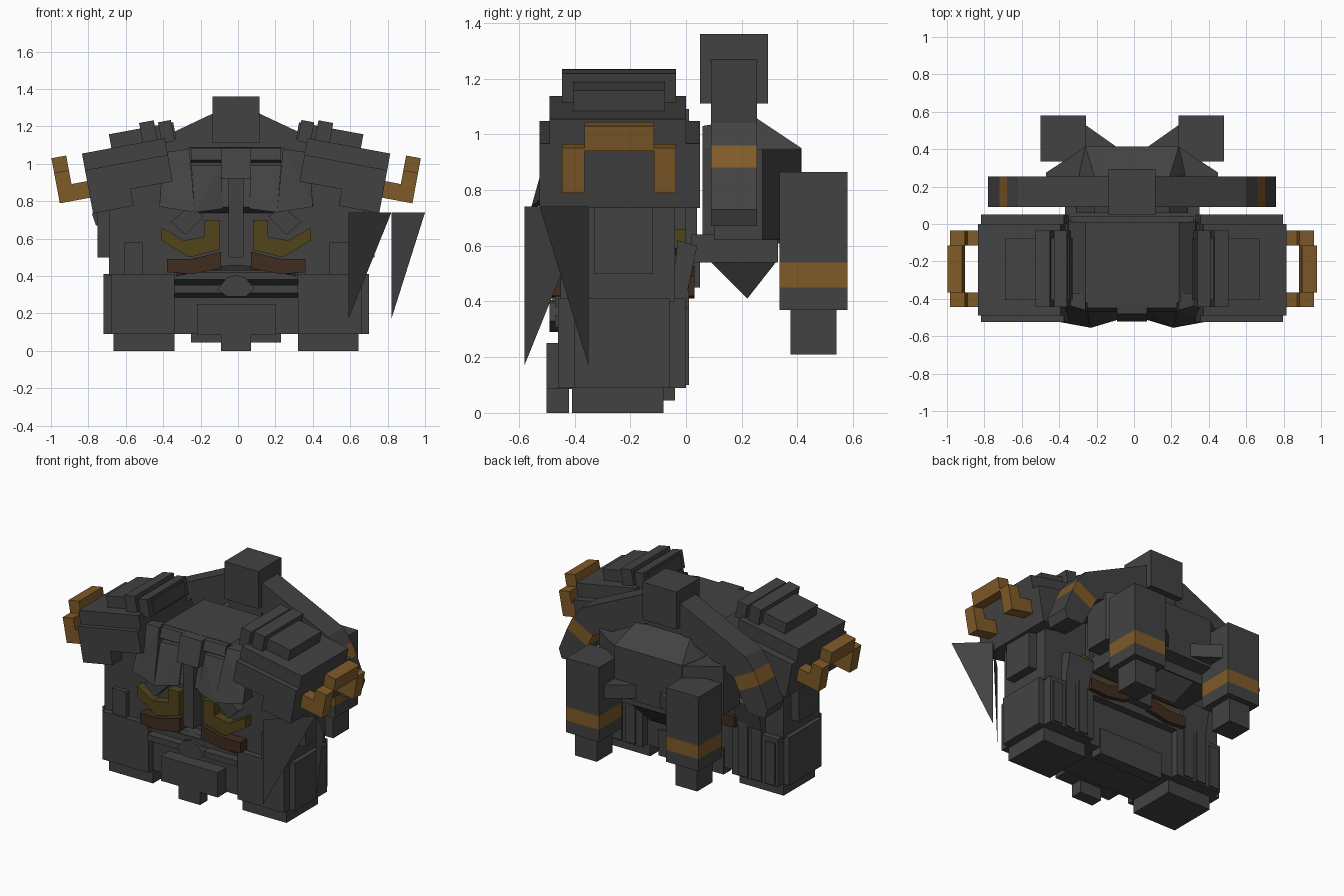
import bpy, bmesh
from math import cos, sin, radians

cube = bpy.data.objects.get("Cube")
if cube:
    bpy.data.objects.remove(cube)

MID = -0.01  # symmetry plane of the armour


def material(name, rgb):
    m = bpy.data.materials.new(name)
    m.use_nodes = True
    m.diffuse_color = (*rgb, 1)
    bsdf = m.node_tree.nodes["Principled BSDF"]
    bsdf.inputs["Base Color"].default_value = (*rgb, 1)
    bsdf.inputs["Roughness"].default_value = 0.8
    return m


GREY = material("dark grey", (0.055, 0.055, 0.055))
GOLD = material("bronze gold", (0.215, 0.104, 0.022))
OLIVE = material("dull olive gold", (0.085, 0.058, 0.011))
BROWN = material("dark brown", (0.052, 0.025, 0.014))


def finish(name, bm, mat):
    bmesh.ops.recalc_face_normals(bm, faces=bm.faces)
    me = bpy.data.meshes.new(name)
    bm.to_mesh(me)
    bm.free()
    me.materials.append(mat)
    ob = bpy.data.objects.new(name, me)
    bpy.context.collection.objects.link(ob)
    return ob


def sides(name, pair):
    return [("left_" + name, 1), ("right_" + name, -1)] if pair else [(name, 1)]


def prism(name, outline, lo, hi, mat=GREY, axis="y", pair=False):
    """Extrude an outline along an axis: xz along y, yz along x, xy along z."""
    put = {"y": lambda p, t: (p[0], t, p[1]),
           "x": lambda p, t: (t, p[0], p[1]),
           "z": lambda p, t: (p[0], p[1], t)}[axis]
    for label, s in sides(name, pair):
        bm = bmesh.new()
        rings = []
        for t in (lo, hi):
            pts = [put(p, t) for p in outline]
            rings.append([bm.verts.new((MID + s * x, y, z)) for x, y, z in pts])
        n = len(outline)
        for r in rings:
            bm.faces.new(r)
        for i in range(n):
            j = (i + 1) % n
            bm.faces.new((rings[0][i], rings[0][j], rings[1][j], rings[1][i]))
        finish(label, bm, mat)


def box(name, x, y, z, mat=GREY, pair=False):
    prism(name, [(x[0], z[0]), (x[1], z[0]), (x[1], z[1]), (x[0], z[1])],
          y[0], y[1], mat, "y", pair)


def hull(name, points, mat=GREY, pair=False):
    for label, s in sides(name, pair):
        bm = bmesh.new()
        vs = [bm.verts.new((MID + s * x, y, z)) for x, y, z in points]
        res = bmesh.ops.convex_hull(bm, input=vs)
        loose = [v for v in res["geom_interior"] if isinstance(v, bmesh.types.BMVert)]
        bmesh.ops.delete(bm, geom=loose, context="VERTS")
        finish(label, bm, mat)


TILT = radians(10.5)


def pad(name, u, v, y, mat=GREY):
    """Box in the tilted frame of a shoulder: u outward, v up."""
    out = [(0.765 + a * cos(TILT) + b * sin(TILT), 0.735 - a * sin(TILT) + b * cos(TILT))
           for a, b in ((u[0], v[0]), (u[1], v[0]), (u[1], v[1]), (u[0], v[1]))]
    prism(name, out, y[0], y[1], mat, "y", True)


# Base and lower body
box("foot", (0.33, 0.655), (-0.41, -0.08), (0, 0.09), pair=True)
box("lower_body_block", (0.33, 0.67), (-0.46, 0), (0.09, 0.41), pair=True)
box("lower_side_panel", (0.6, 0.71), (-0.4, -0.06), (0.09, 0.41), pair=True)
box("lower_core", (-0.34, 0.34), (-0.41, -0.05), (0.09, 0.42))
box("pelvis_front", (-0.21, 0.21), (-0.5, -0.4), (0.085, 0.25))
box("pelvis_tip", (-0.08, 0.08), (-0.5, -0.42), (0, 0.09))
box("pelvis_back", (-0.24, 0.24), (-0.12, -0.04), (0.045, 0.22))

# Overhanging abdomen bars with a sloped underside
for i, top in enumerate((0.42, 0.35)):
    prism(f"abdomen_bar_{i}", [(-0.4, top), (-0.47, top), (-0.47, top - 0.04), (-0.4, top - 0.07)],
          -0.33, 0.33, axis="x")
prism("belly_plate", [(-0.1, 0.33), (-0.05, 0.39), (0, 0.405), (0.05, 0.39), (0.1, 0.33),
                      (0.05, 0.29), (-0.05, 0.29)], -0.49, -0.4)
prism("belly_ridge", [(-0.32, 0.4), (0, 0.46), (0.32, 0.4), (0.32, 0.43), (-0.32, 0.43)],
      -0.48, -0.4)

# Torso
box("flank", (0.3, 0.68), (-0.42, -0.04), (0.4, 0.85), pair=True)
box("flank_top", (0.3, 0.6), (-0.42, -0.04), (0.84, 0.95), pair=True)
box("flank_plate", (0.62, 0.74), (-0.33, -0.12), (0.5, 0.78), pair=True)
box("flank_front_plate", (0.5, 0.6), (-0.45, -0.41), (0.41, 0.58), pair=True)
box("torso_core", (-0.36, 0.36), (-0.42, 0), (0.4, 1.0))
prism("torso_top", [(-0.36, 0.95), (0.36, 0.95), (0.34, 1.02), (0.25, 1.09),
                    (-0.25, 1.09), (-0.34, 1.02)], -0.42, 0.01)
box("torso_back_plate", (-0.33, 0.33), (-0.02, 0.04), (0.55, 1.02))

# Chest armour
prism("chest_face", [(-0.4, 0.99), (-0.44, 0.99), (-0.5, 0.77), (-0.4, 0.73)],
      -0.25, 0.25, axis="x")
prism("chest_brow", [(-0.38, 1.09), (-0.45, 1.085), (-0.47, 1.02), (-0.4, 1.0)],
      -0.24, 0.24, axis="x")
hull("chest_outer_plate", [(0.39, -0.42, 1.06), (0.25, -0.46, 1.08), (0.22, -0.555, 0.74),
                           (0.41, -0.52, 0.77), (0.39, -0.37, 1.06), (0.25, -0.37, 1.08),
                           (0.22, -0.42, 0.75), (0.41, -0.42, 0.78)], pair=True)
hull("chest_inner_plate", [(0.24, -0.46, 0.99), (0.08, -0.45, 0.99), (0.07, -0.51, 0.76),
                           (0.22, -0.555, 0.74), (0.24, -0.4, 0.99), (0.08, -0.4, 0.99),
                           (0.07, -0.4, 0.78), (0.22, -0.4, 0.78)], pair=True)
hull("chest_clasp", [(x, y, z) for x in (-0.08, 0.08)
                     for y, z in ((-0.4, 1.09), (-0.48, 1.085), (-0.52, 0.92), (-0.42, 0.92))])
box("breast_column", (-0.04, 0.04), (-0.51, -0.4), (0.5, 0.94))
prism("chest_strut", [(0.25, 0.77), (0.17, 0.72), (0.27, 0.62), (0.35, 0.69)],
      -0.48, -0.4, pair=True)

# Coloured trim running through the torso
prism("olive_hook", [(0.09, 0.7), (0.17, 0.7), (0.17, 0.61), (0.28, 0.59), (0.4, 0.66),
                     (0.4, 0.59), (0.25, 0.5), (0.09, 0.54)], -0.48, 0.0, OLIVE, pair=True)
prism("brown_trim", [(0.08, 0.53), (0.24, 0.49), (0.37, 0.49), (0.37, 0.42),
                     (0.24, 0.41), (0.08, 0.44)], -0.49, 0.03, BROWN, pair=True)

# Tilted shoulders, with ridges wrapped over the top layer
pad("shoulder_skirt", (-0.22, 0), (0, 0.1), (-0.525, 0.05))
pad("shoulder_wrap", (-0.45, 0), (0.09, 0.235), (-0.525, 0.05))
pad("shoulder_block", (-0.45, 0), (0.2, 0.325), (-0.49, 0))
pad("shoulder_layer", (-0.51, -0.16), (0.31, 0.4), (-0.405, -0.075))
pad("shoulder_outer_ridge", (-0.41, -0.33), (0.3, 0.43), (-0.445, -0.035))
pad("shoulder_inner_ridge", (-0.5, -0.43), (0.3, 0.415), (-0.445, -0.035))

# Gold shoulder handles
for i, y in enumerate(((-0.445, -0.365), (-0.115, -0.035))):
    pad(f"handle_arm_{i}", (-0.02, 0.165), (0.085, 0.175), y, GOLD)
    pad(f"handle_post_{i}", (0.085, 0.165), (0.165, 0.25), y, GOLD)
pad("handle_bar", (0.085, 0.165), (0.24, 0.33), (-0.365, -0.115), GOLD)

# Rear torso slats
for i, x in enumerate((0.38, 0.48, 0.58)):
    box(f"rear_slat_{i}", (x, x + 0.07), (-0.06, 0.01), (0.1, 0.5 - 0.06 * i), pair=True)
prism("rear_flap", [(-0.05, 0.42), (0.0, 0.41), (0.04, 0.6), (-0.03, 0.62)],
      0.36, 0.55, axis="x", pair=True)
box("rear_waist", (-0.09, 0.09), (-0.06, 0.05), (0.45, 0.6))

# Backpack
hull("backpack_body", [(s * x, y, z) for s in (-1, 1) for x, y, z in (
    (0.3, 0.06, 0.6), (0.3, 0.28, 0.6), (0.25, 0.415, 0.62), (0.3, 0.06, 0.95),
    (0.28, 0.28, 0.95), (0.25, 0.415, 0.95), (0.2, 0.25, 1.06), (0.2, 0.06, 1.03))])
prism("backpack_wing", [(0.25, 0.1), (0.46, 0.1), (0.46, 0.275), (0.25, 0.412)],
      0.62, 0.945, axis="z", pair=True)
box("backpack_base", (-0.36, 0.36), (0.02, 0.33), (0.54, 0.64))
hull("backpack_keel", [(s * x, y, z) for s in (-1, 1) for x, y, z in (
    (0.2, 0.08, 0.55), (0.2, 0.33, 0.55), (0.12, 0.22, 0.41))])
box("backpack_head", (-0.125, 0.125), (0.05, 0.295), (1.11, 1.36))
box("backpack_neck", (-0.12, 0.12), (0.09, 0.25), (0.95, 1.12))

# Bent rear arms with a gold band
prism("rear_arm", [(0.1, 1.28), (0.61, 1.04), (0.67, 0.96), (0.52, 0.88), (0.1, 1.08)],
      0.09, 0.255, pair=True)
prism("rear_arm_band", [(0.67, 0.96), (0.71, 0.88), (0.56, 0.8), (0.52, 0.88)],
      0.09, 0.255, GOLD, pair=True)
prism("rear_arm_tip", [(0.71, 0.88), (0.77, 0.73), (0.75, 0.67), (0.63, 0.67), (0.56, 0.8)],
      0.09, 0.255, pair=True)

# Thrusters
for name, z, mat in (("thruster_top", (0.54, 0.865), GREY), ("thruster_band", (0.45, 0.54), GOLD),
                     ("thruster_bottom", (0.37, 0.45), GREY)):
    box(name, (0.247, 0.49), (0.335, 0.58), z, mat, pair=True)
box("thruster_nozzle", (0.29, 0.45), (0.375, 0.54), (0.21, 0.38), pair=True)
prism("thruster_link", [(0.08, 0.41), (0.25, 0.53), (0.25, 0.41)], 0.64, 0.73,
      axis="z", pair=True)

# Two hanging blades on the left side only
for name, tip, end in (("front_blade", (0.59, -0.58), (0.82, -0.35)),
                       ("outer_blade", (0.82, -0.35), (1.0, -0.525))):
    bm = bmesh.new()
    bm.faces.new([bm.verts.new(p) for p in ((*tip, 0.74), (*tip, 0.17), (*end, 0.74))])
    finish(name, bm, GREY)
